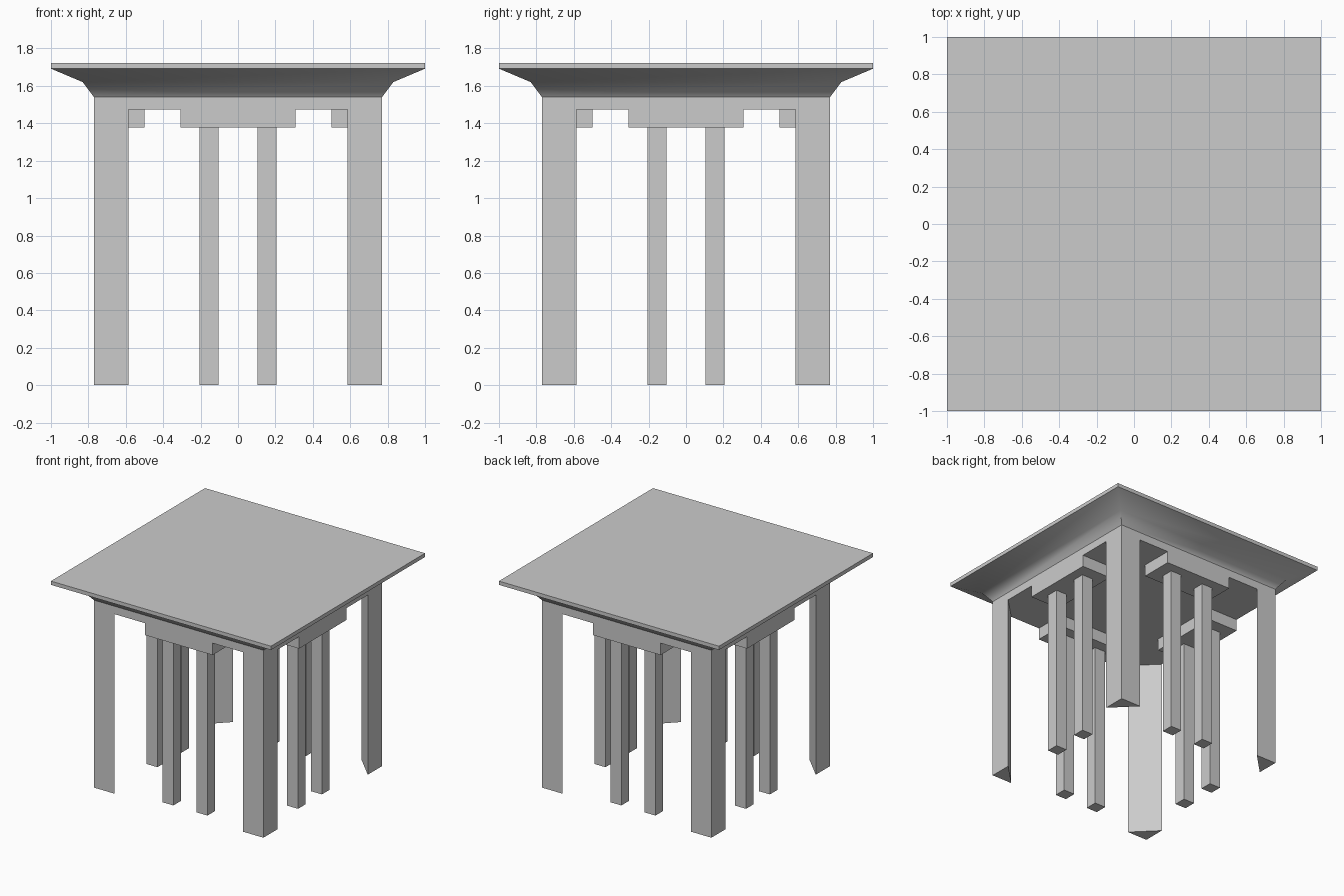
import bpy, math

if "Cube" in bpy.data.objects:
    bpy.data.objects.remove(bpy.data.objects["Cube"])

def make(name, verts, faces):
    me = bpy.data.meshes.new(name)
    me.from_pydata(verts, [], faces)
    me.update()
    ob = bpy.data.objects.new(name, me)
    bpy.context.collection.objects.link(ob)
    return ob

def stack(name, rings):
    """Closed solid from matching counter-clockwise rings, bottom to top."""
    n = len(rings[0])
    verts = [p for r in rings for p in r]
    faces = [tuple(reversed(range(n))),
             tuple(range(n * (len(rings) - 1), n * len(rings)))]
    for k in range(len(rings) - 1):
        for i in range(n):
            j = (i + 1) % n
            faces.append((k*n + i, k*n + j, (k+1)*n + j, (k+1)*n + i))
    return make(name, verts, faces)

def prism(name, outline, z0, z1, angle):
    c, s = round(math.cos(angle)), round(math.sin(angle))
    pts = [(x*c - y*s, x*s + y*c) for x, y in outline]
    return stack(name, [[(x, y, z) for x, y in pts] for z in (z0, z1)])

def rect(x0, x1, y0, y1):
    return [(x0, y0), (x1, y0), (x1, y1), (x0, y1)]

EDGE, INNER, CEIL, DROP, TOP = 0.77, 0.585, 1.475, 1.377, 1.723

# Top: apron plate, flared moulding and thin slab in one square profile
profile = [(EDGE, CEIL), (EDGE, 1.54), (0.83, 1.62), (1.0, 1.692), (1.0, TOP)]
top = stack("table_top", [[(x, y, z) for x, y in rect(-r, r, -r, r)]
                          for r, z in profile])
bpy.context.view_layer.objects.active = top
top.select_set(True)
bpy.ops.object.shade_smooth_by_angle(angle=math.radians(35))

# Each side: triangular corner leg, dropped apron block, two slim legs
for k, side in enumerate(("right", "back", "left", "front")):
    a = k * math.pi / 2
    prism(f"corner_leg_{side}", [(EDGE, INNER), (EDGE, EDGE), (INNER, EDGE)],
          0, CEIL, a)
    prism(f"apron_block_{side}", rect(0.5, EDGE, -0.308, 0.308), DROP, CEIL, a)
    for n, y in enumerate((-0.155, 0.155)):
        prism(f"slim_leg_{side}_{n + 1}",
              rect(0.589, 0.689, y - 0.05, y + 0.05), 0, DROP, a)
